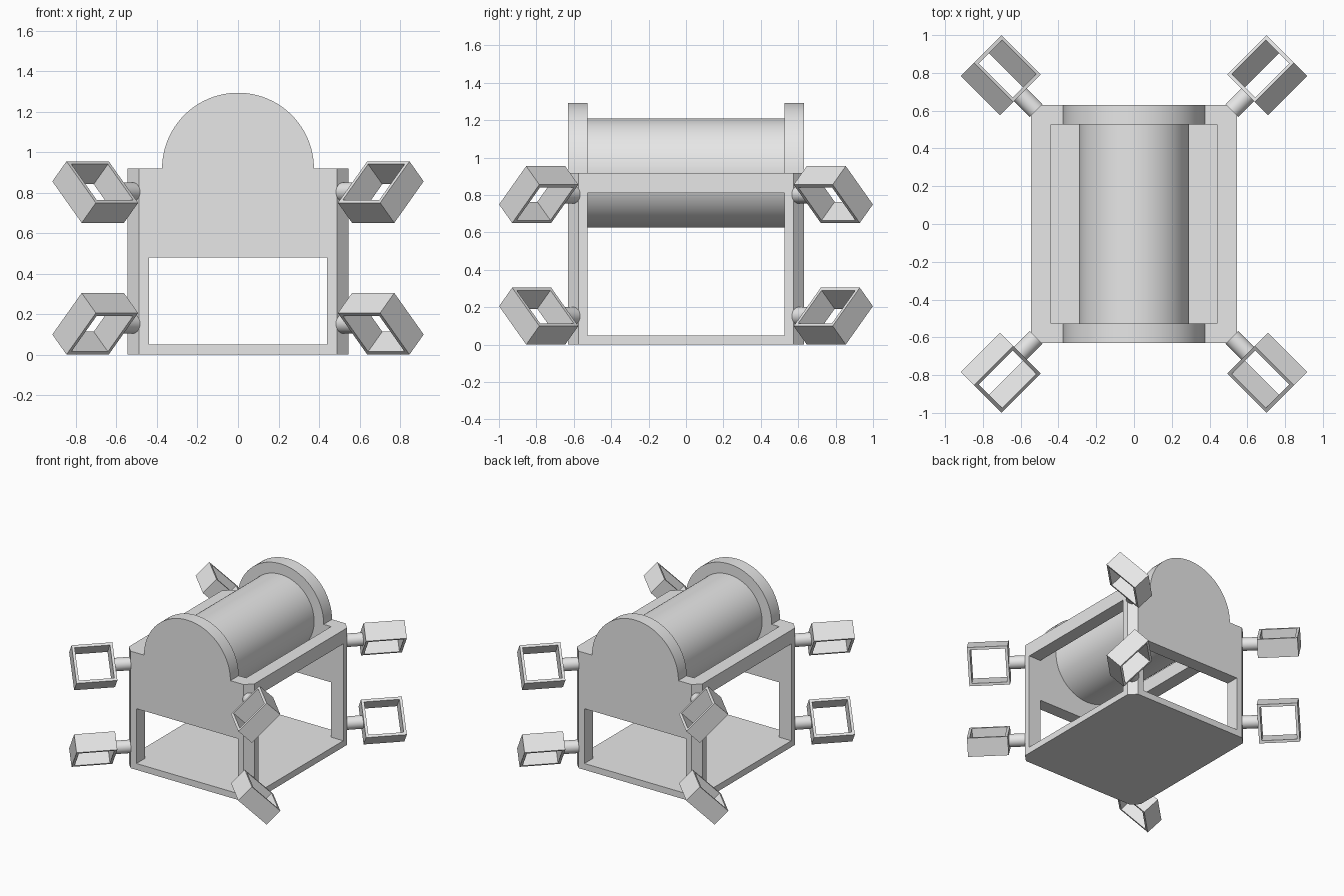
import bpy, bmesh, math
from mathutils import Matrix, Vector

cube = bpy.data.objects.get("Cube")
if cube:
    bpy.data.objects.remove(cube, do_unlink=True)

grey = bpy.data.materials.new("plain_grey")
grey.use_nodes = True
grey.diffuse_color = (0.8, 0.8, 0.8, 1)
grey.node_tree.nodes["Principled BSDF"].inputs["Base Color"].default_value = (0.8, 0.8, 0.8, 1)


def finish(name, bm, origin=(0, 0, 0)):
    bmesh.ops.translate(bm, verts=bm.verts, vec=-Vector(origin))
    mesh = bpy.data.meshes.new(name)
    bm.to_mesh(mesh)
    bm.free()
    mesh.materials.append(grey)
    obj = bpy.data.objects.new(name, mesh)
    obj.location = origin
    bpy.context.collection.objects.link(obj)
    return obj


def activate(obj):
    bpy.ops.object.select_all(action='DESELECT')
    obj.select_set(True)
    bpy.context.view_layer.objects.active = obj


def smooth(obj):
    activate(obj)
    bpy.ops.object.shade_smooth_by_angle(angle=math.radians(30))


def box(half_x, half_y, z0, z1, chamfer=0):
    bm = bmesh.new()
    place = Matrix.Translation((0, 0, (z0 + z1) / 2))
    size = Matrix.Diagonal((2 * half_x, 2 * half_y, z1 - z0, 1))
    bmesh.ops.create_cube(bm, size=1, matrix=place @ size)
    if chamfer:
        upright = [e for e in bm.edges
                   if abs(e.verts[0].co.z - e.verts[1].co.z) > 0.1]
        bmesh.ops.bevel(bm, geom=upright, offset=chamfer, segments=1, affect='EDGES')
    return bm


def rod(start, end, radius, sides):
    start, end = Vector(start), Vector(end)
    axis = end - start
    turn = axis.to_track_quat('Z', 'Y').to_matrix().to_4x4()
    bm = bmesh.new()
    bmesh.ops.create_cone(bm, cap_ends=True, segments=sides, radius1=radius,
                          radius2=radius, depth=axis.length,
                          matrix=Matrix.Translation((start + end) / 2) @ turn)
    return bm


def boolean(target, tool, operation):
    mod = target.modifiers.new("cut", 'BOOLEAN')
    mod.operation, mod.object, mod.solver = operation, tool, 'EXACT'
    activate(target)
    bpy.ops.object.modifier_apply(modifier=mod.name)
    bpy.data.objects.remove(tool, do_unlink=True)


# Frame: chamfered block with rounded end plates, hollowed and opened on all sides
W, D, TOP, FLOOR = 0.545, 0.63, 0.918, 0.05
IN_W, IN_D = 0.44, 0.527
frame = finish("frame", box(W, D, 0, TOP, 0.055))
arch = finish("arch_tool", rod((0, -D, TOP), (0, D, TOP), 0.375, 96))
boolean(frame, arch, 'UNION')
for half_x, half_y, top in ((IN_W, IN_D, 2), (IN_W, 1, 0.48), (1, IN_D, 0.81)):
    boolean(frame, finish("opening_tool", box(half_x, half_y, FLOOR, top)), 'DIFFERENCE')
smooth(frame)

# Drum held between the end plates
drum = finish("drum", rod((0, -IN_D - 0.01, TOP), (0, IN_D + 0.01, TOP), 0.292, 96))
smooth(drum)

# Eight corner arms: one is built, the rest are mirrored about the middle
MIDDLE = (0, 0, 0.4775)
ARM_Z = 0.8025
radial = Vector((1, 1, 0)).normalized()
tangent = Vector((1, -1, 0)).normalized()
up = Vector((0, 0, 1))
slope = (tangent + up).normalized()
through = (tangent - up).normalized()
centre = Vector((0.705, 0.7875, ARM_Z))


def mirror_all(obj):
    mod = obj.modifiers.new("mirror", 'MIRROR')
    mod.use_axis = (True, True, True)
    mod.use_mirror_merge = False


# Short round pins
pins = finish("corner_pins", rod(centre - radial * 0.265, centre - radial * 0.14, 0.048, 32), MIDDLE)
smooth(pins)
mirror_all(pins)

# Tilted square rings, open along their short side
bm = bmesh.new()
axes = Matrix((radial, slope, through)).transposed().to_4x4()
bmesh.ops.create_cube(bm, size=1)
ends = [f for f in bm.faces if abs(f.normal.z) > 0.5]
bmesh.ops.delete(bm, geom=ends, context='FACES_ONLY')
bmesh.ops.transform(bm, verts=bm.verts, matrix=Matrix.Translation(centre) @ axes
                    @ Matrix.Diagonal((0.295, 0.29, 0.14, 1)))
rings = finish("square_rings", bm, MIDDLE)
wall = rings.modifiers.new("wall", 'SOLIDIFY')
wall.thickness, wall.offset, wall.use_even_offset = 0.02, -1, True
mirror_all(rings)
